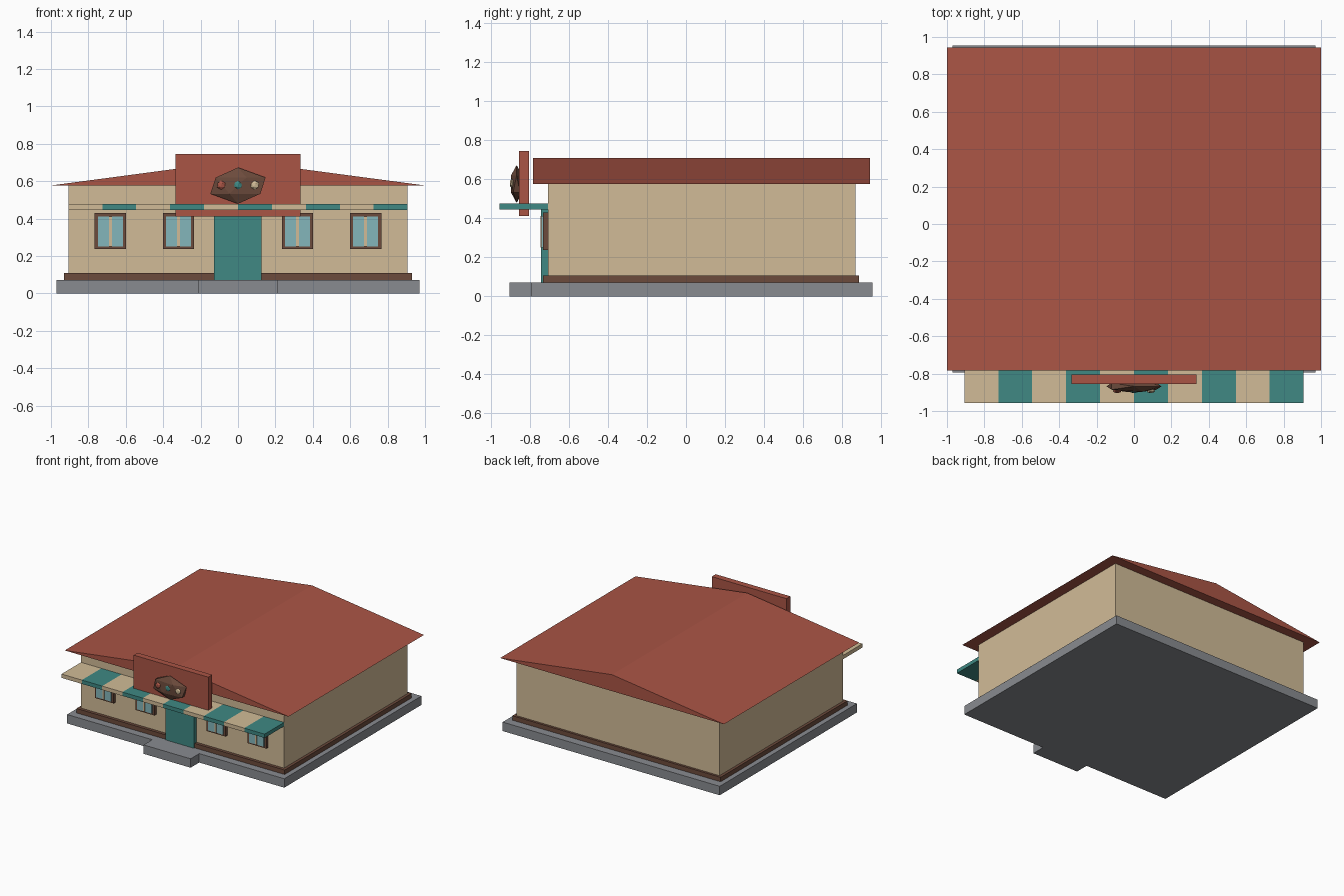
import bpy, bmesh

if "Cube" in bpy.data.objects:
    bpy.data.objects.remove(bpy.data.objects["Cube"])


def material(name, rgb):
    m = bpy.data.materials.new(name)
    m.diffuse_color = (*rgb, 1)
    m.use_nodes = True
    m.node_tree.nodes["Principled BSDF"].inputs["Base Color"].default_value = m.diffuse_color
    return m


RED = material("brick_red", (0.40, 0.09, 0.06))
CREAM = material("cream", (0.64, 0.50, 0.31))
TEAL = material("teal", (0.05, 0.25, 0.23))
BROWN = material("brown", (0.15, 0.07, 0.045))
GLASS = material("glass", (0.23, 0.47, 0.50))
STONE = material("stone", (0.25, 0.26, 0.28))


def finish(name, bm, mat):
    bmesh.ops.recalc_face_normals(bm, faces=bm.faces)
    mesh = bpy.data.meshes.new(name)
    bm.to_mesh(mesh)
    bm.free()
    mesh.materials.append(mat)
    ob = bpy.data.objects.new(name, mesh)
    bpy.context.collection.objects.link(ob)
    return ob


def box(name, x, y, z, mat):
    """Box from (min, max) ranges on each axis."""
    bm = bmesh.new()
    bmesh.ops.create_cube(bm, size=1)
    for v in bm.verts:
        v.co = [r[0] if c < 0 else r[1] for c, r in zip(v.co, (x, y, z))]
    return finish(name, bm, mat)


def gem(name, loc, scale, mat):
    """Faceted twenty-sided blob."""
    bm = bmesh.new()
    bmesh.ops.create_icosphere(bm, subdivisions=1, radius=1)
    for v in bm.verts:
        v.co = [l + c * s for l, c, s in zip(loc, v.co, scale)]
    return finish(name, bm, mat)


# Base, entrance step, plinth and walls
box("foundation", (-0.97, 0.97), (-0.795, 0.955), (0, 0.072), STONE)
box("entrance_step", (-0.21, 0.21), (-0.905, -0.79), (0, 0.072), STONE)
box("plinth", (-0.93, 0.93), (-0.733, 0.887), (0.07, 0.108), BROWN)
box("walls", (-0.907, 0.907), (-0.708, 0.868), (0.1, 0.577), CREAM)

# Low gabled roof: triangle profile pushed backwards
bm = bmesh.new()
tri = bm.faces.new([bm.verts.new((x, -0.783, z)) for x, z in ((-1, 0.577), (1, 0.577), (0, 0.71))])
ext = bmesh.ops.extrude_face_region(bm, geom=[tri])
bmesh.ops.translate(bm, vec=(0, 1.727, 0), verts=[g for g in ext["geom"] if isinstance(g, bmesh.types.BMVert)])
if not tri.is_valid or len(bm.faces) < 5:
    bmesh.ops.holes_fill(bm, edges=bm.edges)
finish("roof", bm, RED)

# Door
box("door", (-0.128, 0.125), (-0.742, -0.70), (0.07, 0.447), TEAL)

# Windows
for i, x in enumerate((-0.682, -0.318, 0.318, 0.682)):
    box(f"window_frame_{i}", (x - 0.084, x + 0.084), (-0.733, -0.70), (0.237, 0.429), BROWN)
    box(f"window_glass_{i}", (x - 0.066, x + 0.066), (-0.741, -0.72), (0.25, 0.411), GLASS)
    box(f"window_mullion_{i}", (x - 0.007, x + 0.007), (-0.746, -0.73), (0.25, 0.411), CREAM)

# Striped awning
w = 1.814 / 10
for i in range(10):
    x = -0.907 + i * w
    box(f"awning_stripe_{i}", (x, x + w), (-0.956, -0.703), (0.446, 0.477), TEAL if i % 2 else CREAM)

# Sign board with faceted emblem and three dots
box("sign_board", (-0.333, 0.333), (-0.855, -0.805), (0.412, 0.745), RED)
gem("sign_emblem", (0, -0.868, 0.576), (0.165, 0.034, 0.097), BROWN)
for i, (x, mat) in enumerate(((-0.09, RED), (0, TEAL), (0.09, CREAM))):
    gem(f"emblem_dot_{i}", (x, -0.893, 0.579), (0.025, 0.012, 0.025), mat)
